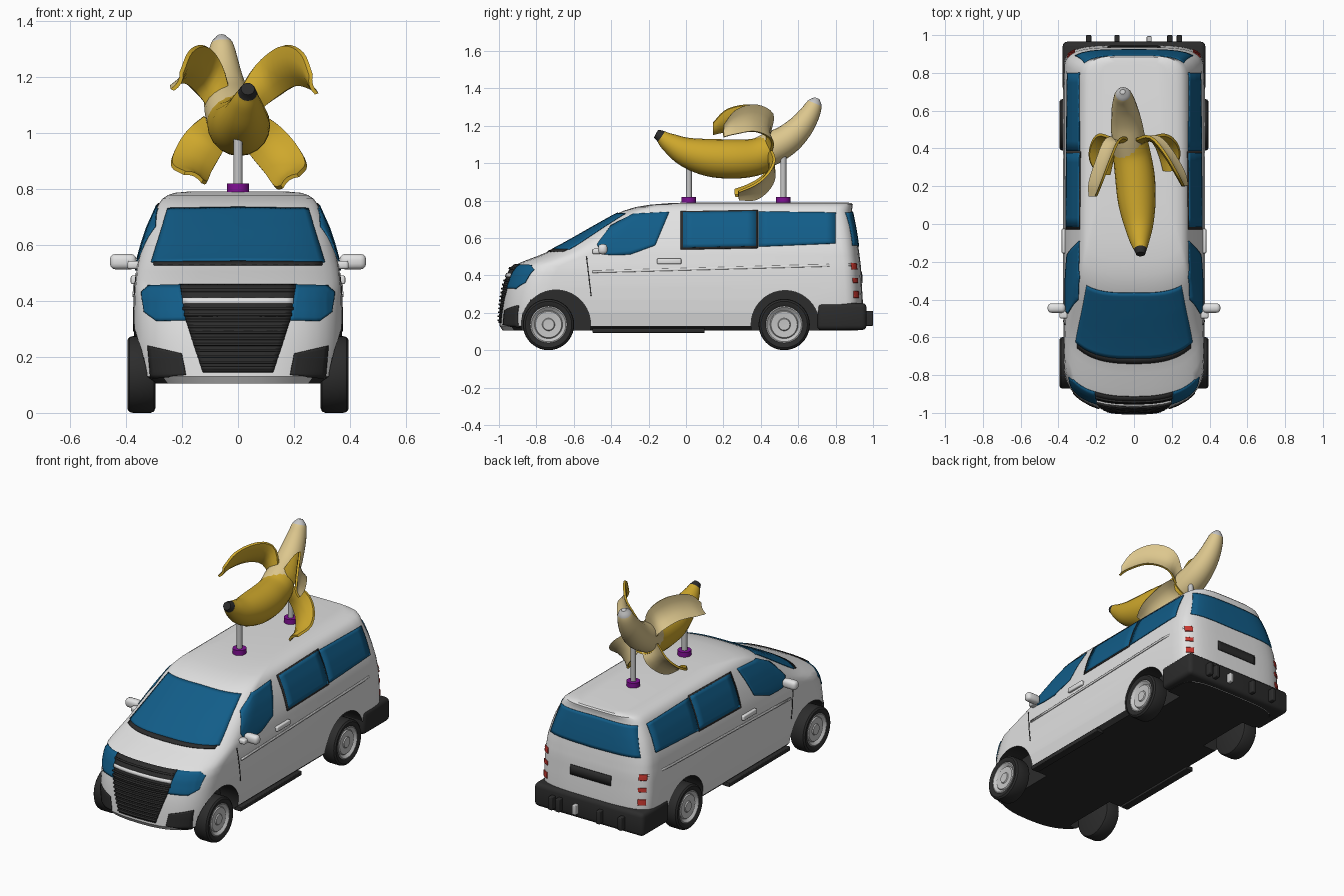
import bpy, bmesh, math
from mathutils import Vector
from mathutils.bvhtree import BVHTree

if "Cube" in bpy.data.objects:
    bpy.data.objects.remove(bpy.data.objects["Cube"])


def mat(name, r, g, b):
    m = bpy.data.materials.new(name)
    m.diffuse_color = (r, g, b, 1)
    m.use_nodes = True
    m.node_tree.nodes["Principled BSDF"].inputs["Base Color"].default_value = m.diffuse_color
    return m


WHITE = mat("body white", .76, .76, .76)
BLUE = mat("window blue", .006, .11, .25)
DARK = mat("dark trim", .025, .025, .025)
SILVER = mat("silver", .56, .56, .56)
YELLOW = mat("banana yellow", .62, .39, .025)
CREAM = mat("banana cream", .72, .57, .27)
PURPLE = mat("purple", .22, .005, .30)
RED = mat("lamp red", .6, .04, .03)


def smooth(o, angle=35):
    bpy.context.view_layer.objects.active = o
    o.select_set(True)
    bpy.ops.object.shade_smooth_by_angle(angle=math.radians(angle))
    o.select_set(False)


def make(name, bm, mats, mirror=False, angle=35):
    me = bpy.data.meshes.new(name)
    bm.to_mesh(me)
    bm.free()
    o = bpy.data.objects.new(name, me)
    bpy.context.collection.objects.link(o)
    for m in mats:
        me.materials.append(m)
    smooth(o, angle)
    if mirror:
        o.modifiers.new("mirror", 'MIRROR').use_mirror_merge = False
    return o


def loft_bm(rings, rule=lambda i, k: 0, bm=None):
    bm = bm or bmesh.new()
    vs = [[bm.verts.new(p) for p in r] for r in rings]
    n = len(rings[0])
    for i in range(len(vs) - 1):
        for k in range(n):
            j = (k + 1) % n
            bm.faces.new((vs[i][k], vs[i][j], vs[i + 1][j], vs[i + 1][k])).material_index = rule(i, k)
    bm.faces.new(vs[0][::-1]).material_index = rule(0, 0)
    bm.faces.new(vs[-1]).material_index = rule(len(vs) - 2, 0)
    bmesh.ops.recalc_face_normals(bm, faces=bm.faces)
    return bm


def x_ring(x, y, z, r, n=40):
    return [Vector((x, y + r * math.cos(2 * math.pi * k / n), z + r * math.sin(2 * math.pi * k / n))) for k in range(n)]


def box(name, c, size, m, bevel=.005, mirror=False):
    bm = bmesh.new()
    bmesh.ops.create_cube(bm, size=1)
    for v in bm.verts:
        v.co = Vector(c) + Vector([v.co[i] * size[i] for i in range(3)])
    bmesh.ops.bevel(bm, geom=bm.edges[:], offset=bevel, segments=3, affect='EDGES', profile=.5)
    return make(name, bm, [m], mirror)


# Body shell: stacked rounded plan outlines (z, front y, rear y, half width, nose depth)
LEVELS = [(.105, -.98, .92, .33, .25), (.13, -.997, .935, .355, .25), (.2, -.992, .945, .368, .25),
          (.27, -.985, .945, .372, .25), (.35, -.97, .94, .373, .25), (.41, -.95, .937, .371, .25),
          (.45, -.925, .935, .369, .25), (.475, -.87, .932, .366, .25), (.505, -.79, .928, .363, .25),
          (.53, -.73, .925, .36, .25), (.56, -.672, .92, .353, .24), (.6, -.6, .915, .342, .22),
          (.66, -.495, .905, .322, .18), (.72, -.388, .893, .295, .13), (.745, -.335, .887, .284, .12),
          (.765, -.27, .89, .27, .11), (.778, -.19, .892, .25, .1), (.786, -.09, .885, .225, .1),
          (.79, .02, .86, .18, .1)]


def outline(z, yf, yr, w, d, n=20):
    pts = []
    for sign, y0, depth, e in ((1, yf + d, -d, .8), (-1, yr - .15, .15, .5)):
        for i in range(n + 1):
            c, s = math.cos(math.pi * i / n), abs(math.sin(math.pi * i / n))
            pts.append(Vector((sign * math.copysign(abs(c) ** e, c) * w, y0 + depth * s ** e, z)))
    return pts


bm = loft_bm([outline(*l) for l in LEVELS])
SKIN = BVHTree.FromBMesh(bm)
body = make("van_body", bm, [WHITE, DARK])

# Wheel arches cut into the body
ARCHES = [(-.695, .185), (.53, .182)]
bm = bmesh.new()
for y, r in ARCHES:
    for s in (-1, 1):
        loft_bm([x_ring(s * .24, y, .137, r), x_ring(s * .5, y, .137, r)], bm=bm)
cutter = make("arch_cutter", bm, [DARK])
cutter.hide_render = True
cut = body.modifiers.new("arches", 'BOOLEAN')
cut.operation, cut.object = 'DIFFERENCE', cutter
bpy.context.view_layer.objects.active = body
bpy.ops.object.modifier_apply(modifier=cut.name)
bpy.data.objects.remove(cutter)
for p in body.data.polygons:
    c = p.center
    arch = any(math.hypot(c.y - y, c.z - .137) < r + .002 for y, r in ARCHES)
    p.material_index = 1 if arch or p.normal.z < -.7 else 0
smooth(body, 30)


# Thin plates projected onto the body between an upper and a lower polyline
def plate(name, m, top, bot, view, mirror=False, off=.005, rows=10, sub=8):
    def fine(line):
        pts = [Vector(a).lerp(Vector(b), i / sub) for a, b in zip(line, line[1:]) for i in range(sub)]
        return pts + [Vector(line[-1])]
    d = {'front': Vector((0, 1, 0)), 'rear': Vector((0, -1, 0)), 'side': Vector((-1, 0, 0))}[view]
    bm = bmesh.new()
    grid = []
    for a, b in zip(fine(top), fine(bot)):
        col = []
        for r in range(rows + 1):
            u, z = a.lerp(b, r / rows)
            o = (Vector((0, u, z)) if view == 'side' else Vector((u, 0, z))) - 2 * d
            hit, nor, _, _ = SKIN.ray_cast(o, d)
            if hit is None:
                hit, nor, _, _ = SKIN.find_nearest(o + 1.1 * d)
            col.append(bm.verts.new(hit + nor * off))
        grid.append(col)
    for a, b in zip(grid, grid[1:]):
        for r in range(rows):
            f = bm.faces.new((a[r], a[r + 1], b[r + 1], b[r]))
            f.normal_update()
            if f.normal.dot(d) > 0:
                f.normal_flip()
    o = make(name, bm, [m], mirror)
    s = o.modifiers.new("thickness", 'SOLIDIFY')
    s.thickness, s.offset = off, -1
    return o


def band(name, m, w, z0, z1, view, off=.005, rows=2):
    plate(name, m, [(-w, z1), (0, z1), (w, z1)], [(-w, z0), (0, z0), (w, z0)], view, off=off, rows=rows)


# Windows
plate("windshield", BLUE, [(-.25, .728), (0, .732), (.25, .728)], [(-.308, .537), (0, .54), (.308, .537)], 'front', rows=20, sub=14)
band("windshield_cowl", DARK, .3, .526, .541, 'front', .004)
plate("front_side_window", BLUE, [(-.475, .565), (-.4, .665), (-.28, .728), (-.09, .738)],
      [(-.45, .512), (-.38, .508), (-.3, .511), (-.165, .56)], 'side', True)
plate("sliding_window_frame", DARK, [(-.03, .742), (.385, .748)], [(-.03, .537), (.385, .545)], 'side', True, .004)
plate("sliding_window", BLUE, [(-.015, .735), (.375, .741)], [(-.015, .548), (.375, .556)], 'side', True, .007)
plate("rear_side_window", BLUE, [(.387, .74), (.8, .734)], [(.387, .553), (.8, .57)], 'side', True, .006)
plate("rear_window", BLUE, [(-.262, .735), (0, .74), (.262, .735)], [(-.31, .56), (0, .555), (.31, .56)], 'rear')

# Nose: headlights, grille with slats, fog lamp pockets
plate("headlight", BLUE, [(.205, .455), (.32, .452), (.343, .43)], [(.186, .33), (.29, .328), (.333, .36)], 'front', True)
plate("grille_upper", DARK, [(-.205, .455), (0, .455), (.205, .455)], [(-.185, .33), (0, .33), (.185, .33)], 'front', off=.006)
plate("grille_lower", DARK, [(-.185, .33), (0, .33), (.185, .33)], [(-.125, .145), (0, .145), (.125, .145)], 'front', off=.006)
band("grille_bar", WHITE, .196, .388, .408, 'front', .012)
for i in range(11):
    z = .155 + i * .021
    band("grille_slat", DARK, .127 + (z - .15) * .32, z, z + .009, 'front', .014)
band("grille_slat_top", DARK, .2, .428, .438, 'front', .014)
plate("fog_lamp_pocket", DARK, [(.2, .212), (.32, .24)], [(.186, .135), (.31, .125)], 'front', True)

# Tail: lamps, plate panel, bumper and hitch blocks
for z0, z1 in ((.43, .465), (.36, .385), (.28, .315)):
    plate("tail_lamp", RED, [(.312, z1), (.35, z1)], [(.312, z0), (.35, z0)], 'rear', True)
band("plate_panel", DARK, .14, .36, .42, 'rear')
box("rear_bumper", (0, .833, .18), (.756, .265, .145), DARK, .025)
for x in (-.24, -.09, .19, .24):
    box("hitch_block", (x, .975, .17), (.028, .05, .08), DARK)
box("hitch_pin", (.08, .972, .17), (.025, .045, .06), SILVER)

# Side trim: seams, sills, handles, mirrors
plate("door_seam", DARK, [(-.535, .5), (-.529, .5)], [(-.51, .29), (-.504, .29)], 'side', True, .002)
plate("side_crease", WHITE, [(-.5, .425), (.88, .462)], [(-.5, .413), (.88, .45)], 'side', True, .006, rows=2)
box("sill", (.345, -.2, .105), (.05, .6, .026), DARK, .004, True)
box("door_handle", (.372, -.09, .475), (.022, .13, .03), WHITE, .006, True)
box("mirror_housing", (.41, -.445, .54), (.095, .05, .055), WHITE, .02, True)
box("mirror_arm", (.37, -.475, .528), (.05, .05, .03), WHITE, .01, True)

# Wheels: turned profile (radius, x)
WHEEL = [(.004, .385), (.03, .386), (.034, .38), (.07, .383), (.075, .376), (.092, .39), (.098, .388), (.104, .392),
         (.124, .395), (.134, .387), (.137, .375), (.137, .312), (.132, .3), (.12, .295)]
for name, y in (("front_wheel", -.735), ("rear_wheel", .525)):
    make(name, loft_bm([x_ring(x, y, .137, r) for r, x in WHEEL], lambda i, k: int(i > 5)), [SILVER, DARK], True)

# Roof posts with collars
for y, top in ((.015, 1.02), (.52, 1.08)):
    for name, m, r, z0, z1 in (("post", SILVER, .016, .785, top), ("post_collar", PURPLE, .039, .782, .82)):
        bm = bmesh.new()
        bmesh.ops.create_cone(bm, cap_ends=True, segments=24, radius1=r, radius2=r, depth=z1 - z0)
        bmesh.ops.translate(bm, verts=bm.verts, vec=(0, y, (z0 + z1) / 2))
        make(name, bm, [m])


# Smooth path through points whose last number is the radius
def path(pts, sub=4):
    q = [Vector(p) for p in pts]
    q = [2 * q[0] - q[1]] + q + [2 * q[-1] - q[-2]]
    out = []
    for a, b, c, d in zip(q, q[1:], q[2:], q[3:]):
        for t in (i / sub for i in range(sub)):
            out.append(.5 * (2 * b + (c - a) * t + (2 * a - 5 * b + 4 * c - d) * t ** 2 + (3 * b - a - 3 * c + d) * t ** 3))
    return out + [q[-2]]


def frames(pts):
    ps = path(pts)
    for i, p in enumerate(ps):
        tan = (ps[min(i + 1, len(ps) - 1)].xyz - ps[max(i - 1, 0)].xyz).normalized()
        yield p.xyz, tan, p.w


def tube(name, pts, mats, rule, n=20):
    rings = []
    for p, tan, r in frames(pts):
        u = tan.cross(Vector((1, 0, 0))).normalized()
        v = tan.cross(u)
        rings.append([p + r * (u * math.cos(2 * math.pi * k / n) + v * math.sin(2 * math.pi * k / n)) for k in range(n)])
    make(name, loft_bm(rings, rule), mats)


# Banana: skin, flesh and four folded peel strips
tube("banana_skin", [(.035, -.16, 1.157, .024), (.034, -.133, 1.142, .034), (.03, -.09, 1.11, .052), (.025, 0, 1.06, .079),
                     (.015, .12, 1.03, .1), (.005, .25, 1.022, .105), (-.01, .36, 1.03, .1), (-.02, .44, 1.06, .092)],
     [YELLOW, DARK], lambda i, k: int(i < 4))
tube("banana_flesh", [(-.02, .36, 1.035, .085), (-.03, .45, 1.075, .089), (-.04, .54, 1.125, .081), (-.05, .61, 1.19, .069),
                      (-.055, .66, 1.26, .055), (-.058, .688, 1.318, .04), (-.06, .7, 1.347, .014)],
     [CREAM, SILVER], lambda i, k: int(i > 19))
PEELS = [[(.03, .43, 1.1), (.1, .44, 1.19), (.17, .36, 1.235), (.23, .26, 1.215), (.262, .2, 1.17)],
         [(-.06, .43, 1.1), (-.1, .43, 1.2), (-.14, .34, 1.235), (-.185, .22, 1.22), (-.21, .145, 1.18)],
         [(.04, .44, 1.03), (.1, .45, .97), (.15, .42, .91), (.178, .36, .86), (.18, .28, .835)],
         [(-.07, .44, 1.03), (-.12, .45, .97), (-.155, .4, .91), (-.165, .33, .87), (-.155, .26, .85)]]
S = [-1, -.5, 0, .5, 1]
for pts in PEELS:
    radial = Vector(pts[-1]) - Vector(pts[0])
    radial.y = 0
    t = radial.normalized().cross(Vector((0, 1, 0)))
    rings = []
    for p, tan, w in frames([(*q, w) for q, w in zip(pts, (.06, .075, .075, .068, .035))]):
        n = t.cross(tan).normalized()
        rings.append([p + t * s * w + n * (.3 * w * s * s + h) for h, ss in ((-.008, S), (.006, S[::-1])) for s in ss])
    make("banana_peel", loft_bm(rings, lambda i, k: int(5 <= k <= 8)), [YELLOW, CREAM], angle=50)
